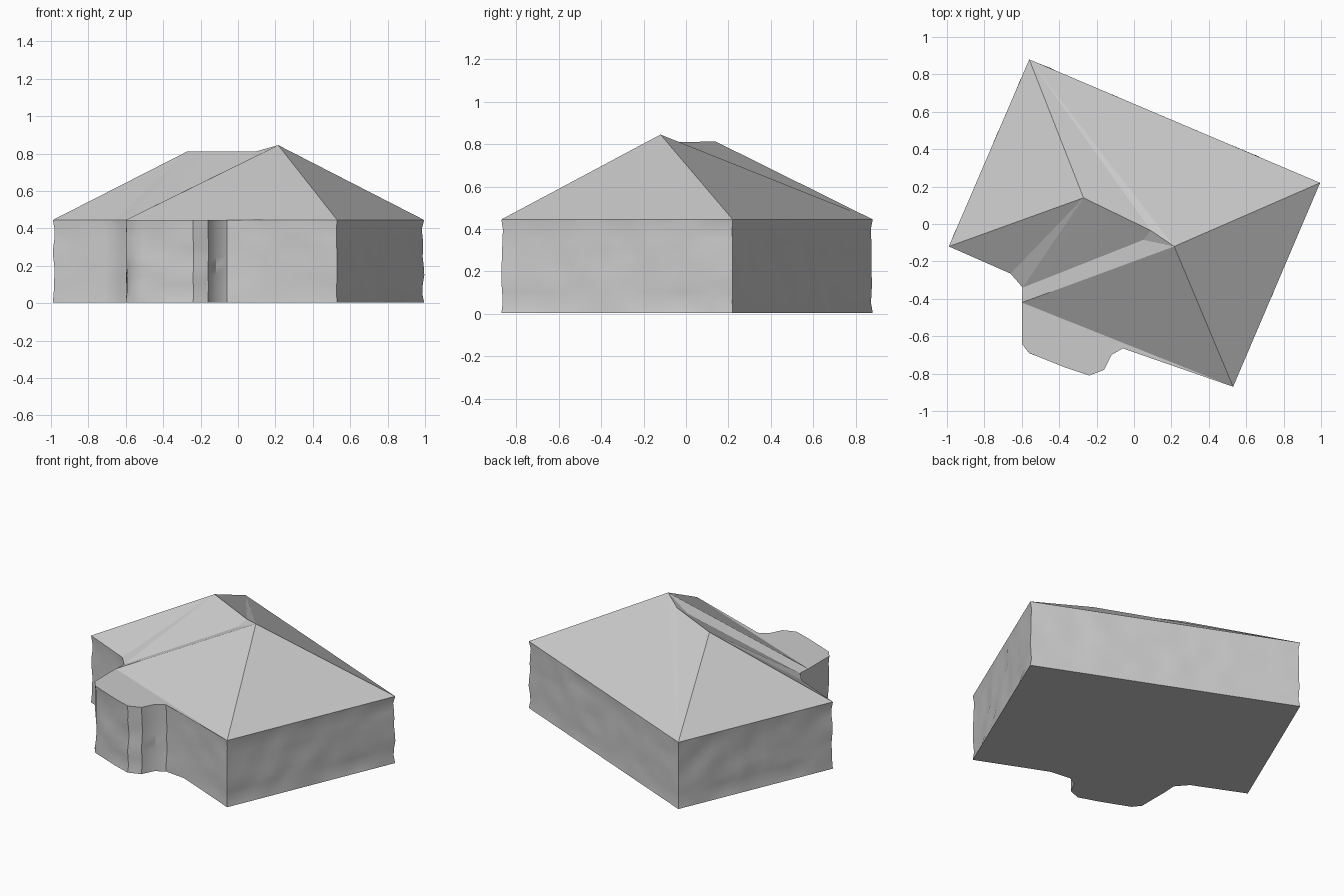
import bpy
import bmesh
from mathutils import Vector, noise

cube = bpy.data.objects.get("Cube")
if cube:
    bpy.data.objects.remove(cube, do_unlink=True)

EAVE, BASE = 0.445, 0.004

plaster = bpy.data.materials.new("pale grey")
plaster.use_nodes = True
grey = (0.6, 0.6, 0.6, 1)
plaster.diffuse_color = grey
plaster.node_tree.nodes["Principled BSDF"].inputs["Base Color"].default_value = grey


def finish(bm, name, angle):
    """Turn a bmesh into a shaded object."""
    bmesh.ops.recalc_face_normals(bm, faces=bm.faces)
    mesh = bpy.data.meshes.new(name)
    bm.to_mesh(mesh)
    bm.free()
    mesh.materials.append(plaster)
    obj = bpy.data.objects.new(name, mesh)
    bpy.context.collection.objects.link(obj)
    bpy.ops.object.select_all(action='DESELECT')
    obj.select_set(True)
    bpy.context.view_layer.objects.active = obj
    bpy.ops.object.shade_smooth_by_angle(angle=angle)
    return obj


# House plan: four main corners, then the recess and the rounded porch
back_left, east, south, west = (-0.56, 0.88), (0.995, 0.22), (0.53, -0.87), (-0.99, -0.12)
recess = [(-0.66, -0.265), (-0.595, -0.34)]
porch = [(-0.6, -0.42), (-0.6, -0.64), (-0.56, -0.69), (-0.36, -0.77),
         (-0.24, -0.81), (-0.16, -0.78), (-0.12, -0.70), (-0.06, -0.665),
         (0.08, -0.68), (0.2, -0.73)]
outline = [back_left, west] + recess + porch + [south, east]

# Walls: rows of short panels with a gentle uneven surface
samples = []
for i, p in enumerate(outline):
    a, b = Vector(p), Vector(outline[(i + 1) % len(outline)])
    steps = max(1, round((b - a).length / 0.06))
    samples += [a.lerp(b, k / steps) for k in range(steps)]

bm = bmesh.new()
rows = 9
rings = []
for r in range(rows + 1):
    z = BASE + (EAVE - BASE) * r / rows
    ring = []
    for p in samples:
        bump = 0.0
        if 0 < r < rows:
            bump = 0.012 * noise.noise(Vector((p.x, p.y, z)) * 9) - 0.006
        ring.append(bm.verts.new((p.x * (1 + bump), p.y * (1 + bump), z)))
    rings.append(ring)
n = len(samples)
for low, high in zip(rings, rings[1:]):
    for i in range(n):
        j = (i + 1) % n
        bm.faces.new((low[i], low[j], high[j], high[i]))
bm.faces.new(rings[0])
finish(bm, "walls_and_floor", 0.6)

# Roof: a tall hipped part and a lower ridge, meeting in a valley
bm = bmesh.new()


def point(xy, z=EAVE):
    return bm.verts.new((xy[0], xy[1], z))


A, W, S, E = [point(p) for p in (back_left, west, south, east)]
bend, valley_foot = [point(p) for p in recess]
edge = [point(p) for p in porch]
peak = point((0.215, -0.12), 0.845)
ridge_west = point((-0.27, 0.14), 0.812)
ridge_east = point((0.09, -0.035), 0.81)
valley_top = point((0.05, -0.085), 0.765)
hip_foot = edge[0]

for face in [
    (A, E, peak), (A, peak, ridge_east), (A, ridge_east, ridge_west),   # back slope
    (E, S, peak),                                                       # east slope
    (S, hip_foot, peak),                                                # front slope
    (A, ridge_west, W),                                                 # west slope
    (W, ridge_west, bend), (bend, ridge_west, valley_foot),             # recess slope
    (valley_foot, ridge_west, valley_top), (valley_top, ridge_west, ridge_east),
    (valley_foot, valley_top, hip_foot), (hip_foot, valley_top, peak),  # valley side
    (valley_top, ridge_east, peak),
]:
    bm.faces.new(face)

# Porch roof, level with the eaves
bm.faces.new(edge + [S])
finish(bm, "roof", 0.1)
